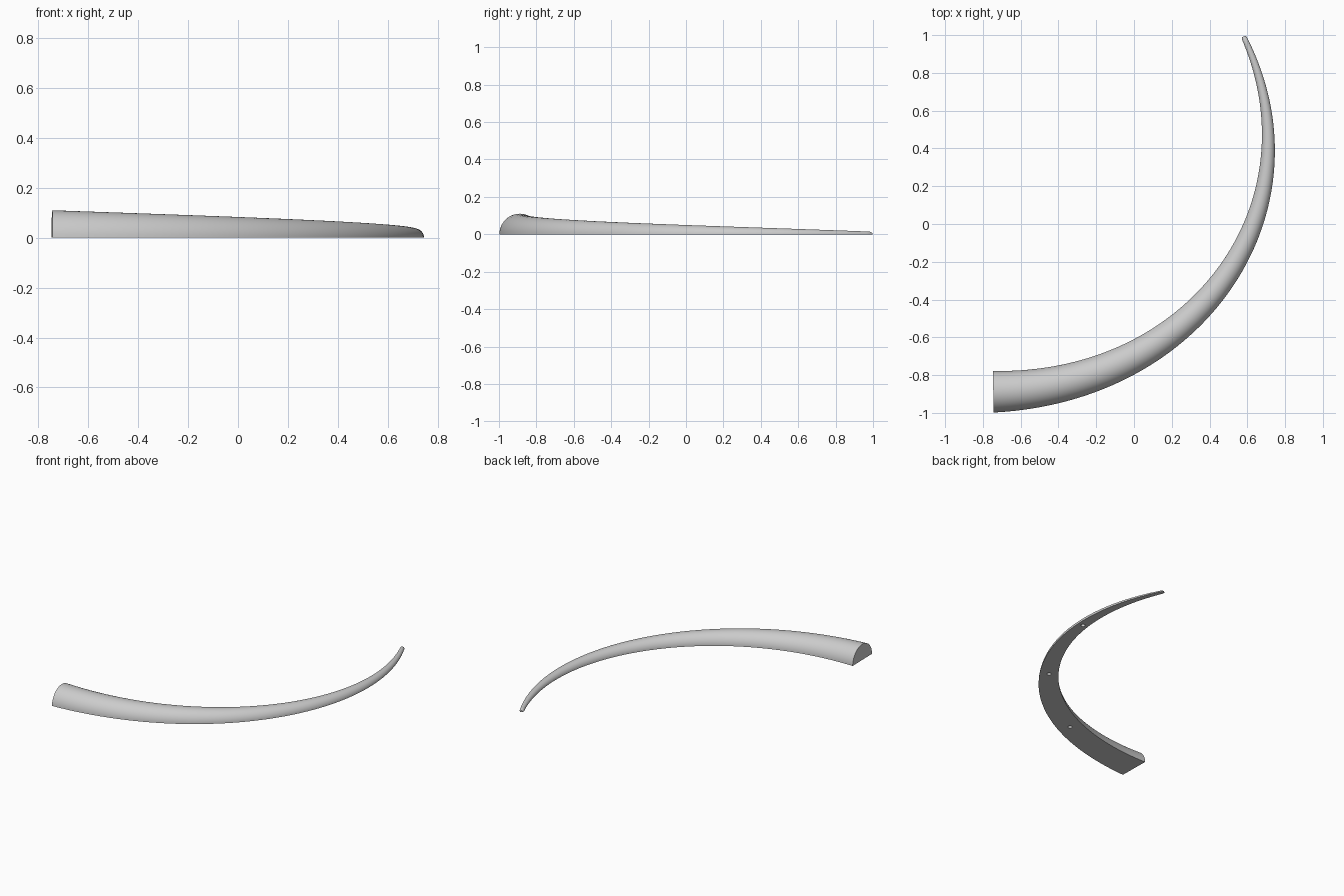
import bpy, bmesh, math
from mathutils import Vector, Matrix

cube = bpy.data.objects.get("Cube")
if cube:
    bpy.data.objects.remove(cube, do_unlink=True)

grey = bpy.data.materials.new("light grey")
grey.use_nodes = True
grey.diffuse_color = (0.6, 0.6, 0.6, 1)
grey.node_tree.nodes["Principled BSDF"].inputs["Base Color"].default_value = (0.6, 0.6, 0.6, 1)

# Centre line of the horn as one Bezier arc
P0, P1, P2, P3 = (Vector((x, y, 0)) for x, y in
                  ((-0.745, -0.888), (0.35, -0.868), (1.005, 0.10), (0.58, 0.993)))
ROOT, TIP = 0.11, 0.014
RINGS, SIDES = 80, 24


def point(t):
    u = 1 - t
    return P0 * u**3 + P1 * 3 * u * u * t + P2 * 3 * u * t * t + P3 * t**3


def tangent(t):
    u = 1 - t
    return ((P1 - P0) * u * u + (P2 - P1) * 2 * u * t + (P3 - P2) * t * t).normalized()


ts = [i / RINGS for i in range(RINGS)] + [0.996, 1.0]
lengths = [0.0]
for a, b in zip(ts, ts[1:]):
    lengths.append(lengths[-1] + (point(b) - point(a)).length)
fractions = [s / lengths[-1] for s in lengths]


def new_object(name, bm):
    bmesh.ops.recalc_face_normals(bm, faces=bm.faces)
    mesh = bpy.data.meshes.new(name)
    bm.to_mesh(mesh)
    bm.free()
    mesh.materials.append(grey)
    obj = bpy.data.objects.new(name, mesh)
    bpy.context.collection.objects.link(obj)
    return obj


# Half-round horn, tapering evenly along its length, with a flat underside
bm = bmesh.new()
rings = []
for t, f in zip(ts, fractions):
    radius = ROOT + (TIP - ROOT) * f
    if t == 1.0:
        radius *= 0.65      # softened tip
    side = tangent(t).cross(Vector((0, 0, 1)))
    ring = []
    for k in range(SIDES + 1):
        a = math.pi * k / SIDES
        height = max(0.0, math.sin(a)) if 0 < k < SIDES else 0.0
        ring.append(bm.verts.new(point(t) + side * radius * math.cos(a)
                                 + Vector((0, 0, radius * height))))
    rings.append(ring)
for r0, r1 in zip(rings, rings[1:]):
    for k in range(SIDES + 1):
        n = (k + 1) % (SIDES + 1)
        bm.faces.new((r0[k], r0[n], r1[n], r1[k]))
bm.faces.new(rings[0])
bm.faces.new(rings[-1])
horn = new_object("horn", bm)

# Three blind peg holes in the underside, at the quarter points
bm = bmesh.new()
for quarter in (0.25, 0.5, 0.75):
    i = min(range(len(ts)), key=lambda j: abs(fractions[j] - quarter))
    bmesh.ops.create_cone(bm, cap_ends=True, segments=20, radius1=0.014, radius2=0.014,
                          depth=0.05, matrix=Matrix.Translation(point(ts[i])))
cutter = new_object("peg_hole_cutter", bm)
cutter.hide_render = True

cut = horn.modifiers.new("peg holes", 'BOOLEAN')
cut.operation = 'DIFFERENCE'
cut.solver = 'EXACT'
cut.object = cutter
bpy.ops.object.select_all(action='DESELECT')
horn.select_set(True)
bpy.context.view_layer.objects.active = horn
bpy.ops.object.modifier_apply(modifier=cut.name)
bpy.data.objects.remove(cutter, do_unlink=True)

bpy.ops.object.shade_smooth_by_angle(angle=math.radians(35))
